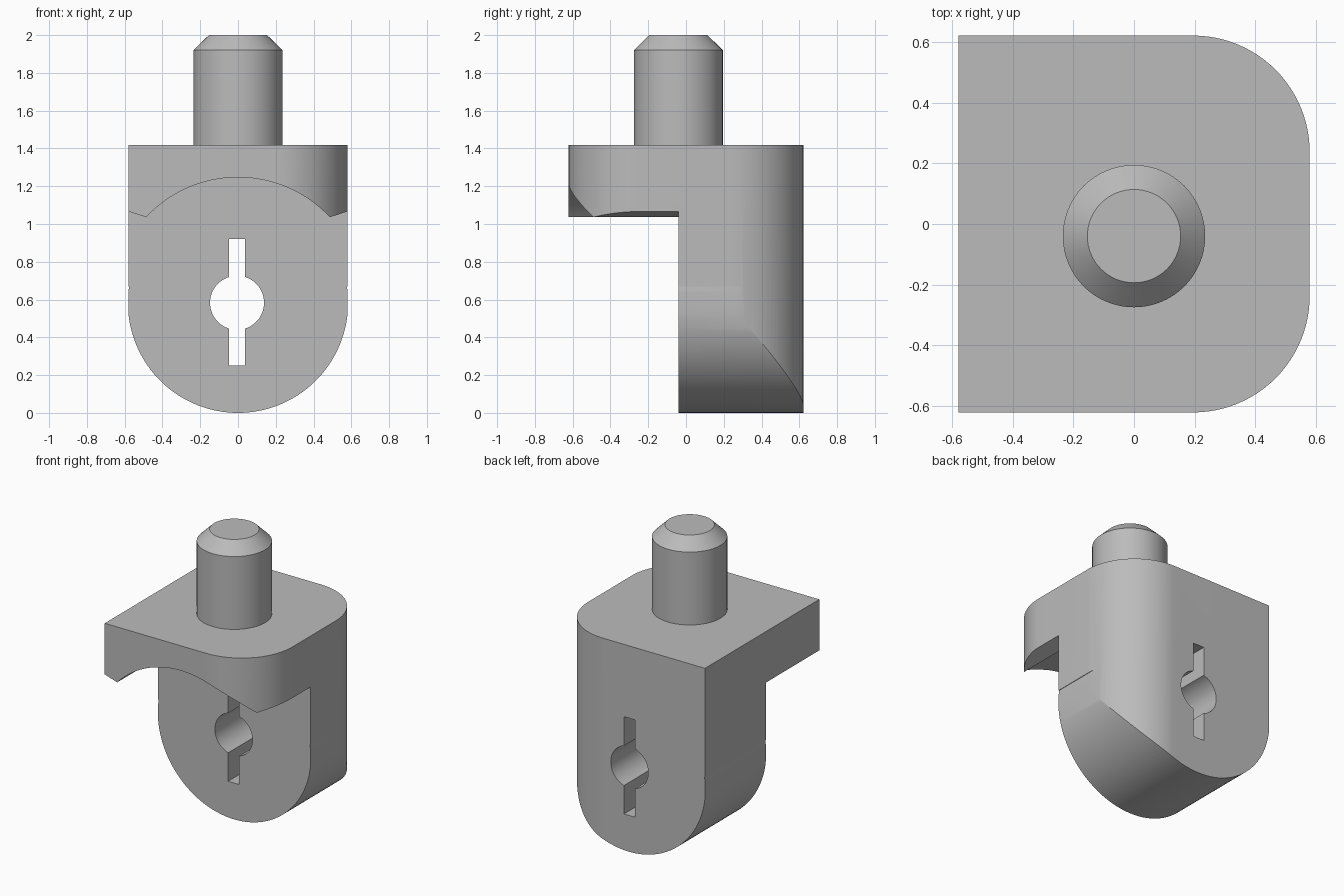
import bpy, bmesh
from math import sin, cos, pi, sqrt, asin, radians
from mathutils import Vector

default = bpy.data.objects.get("Cube")
if default:
    bpy.data.objects.remove(default, do_unlink=True)

grey = bpy.data.materials.new("plain grey")
grey.use_nodes = True
COLOUR = (0.5, 0.5, 0.5, 1)
grey.diffuse_color = COLOUR
grey.node_tree.nodes["Principled BSDF"].inputs["Base Color"].default_value = COLOUR


def arc(cx, cy, r, start, end, steps):
    """Points on an arc, angles in radians."""
    angles = [start + (end - start) * i / steps for i in range(steps + 1)]
    return [(cx + r * cos(a), cy + r * sin(a)) for a in angles]


def prism(name, outline, low, high, along):
    """Extrude a closed outline along y (x, z points) or z (x, y points)."""
    bm = bmesh.new()
    place = (lambda u, v: (u, low, v)) if along == "y" else (lambda u, v: (u, v, low))
    face = bm.faces.new([bm.verts.new(place(u, v)) for u, v in outline])
    moved = bmesh.ops.extrude_face_region(bm, geom=[face])["geom"]
    shift = Vector((0, high - low, 0)) if along == "y" else Vector((0, 0, high - low))
    bmesh.ops.translate(bm, vec=shift, verts=[g for g in moved if isinstance(g, bmesh.types.BMVert)])
    bmesh.ops.recalc_face_normals(bm, faces=bm.faces)
    return finish(name, bm)


def finish(name, bm):
    mesh = bpy.data.meshes.new(name)
    bm.to_mesh(mesh)
    bm.free()
    mesh.materials.append(grey)
    obj = bpy.data.objects.new(name, mesh)
    bpy.context.collection.objects.link(obj)
    return obj


def select(obj):
    bpy.ops.object.select_all(action="DESELECT")
    obj.select_set(True)
    bpy.context.view_layer.objects.active = obj


def combine(body, tool, operation):
    mod = body.modifiers.new("cut", "BOOLEAN")
    mod.operation, mod.object, mod.solver = operation, tool, "EXACT"
    select(body)
    bpy.ops.object.modifier_apply(modifier=mod.name)
    bpy.data.objects.remove(tool, do_unlink=True)


HALF_X, HALF_Y, TOP = 0.58, 0.622, 1.418
HUB_Z, FRONT = 0.583, -0.04

# Body: plan outline with both corners on the left side rounded
CORNER = 0.385
plan = [(-HALF_X, HALF_Y), (-HALF_X, -HALF_Y)]
plan += arc(HALF_X - CORNER, CORNER - HALF_Y, CORNER, -pi / 2, 0, 24)
plan += arc(HALF_X - CORNER, HALF_Y - CORNER, CORNER, 0, pi / 2, 24)
body = prism("bracket_body", plan, 0, TOP, "z")

# Round lower end, with a fine step where it meets the straight sides
step = asin(0.087 / HUB_Z)
lower = arc(0, HUB_Z, HUB_Z, pi - step, 2 * pi + step, 72)
lower += [(0.7, 0.67), (0.7, 1.6), (-0.7, 1.6), (-0.7, 0.67)]
combine(body, prism("lower_round", lower, -1, 1, "y"), "INTERSECT")

# Clearance below the front overhang, arched in the middle
ARCH = 0.664
end = asin(0.453 / ARCH)
clear = [(0.7, -0.5), (0.7, 1.105)] + arc(0, HUB_Z, ARCH, end, pi - end, 48)
clear += [(-0.7, 1.105), (-0.7, -0.5)]
combine(body, prism("front_clearance", clear, -1, FRONT, "y"), "DIFFERENCE")

# Keyhole: round bore with a slot above and below
HOLE_X, BORE, SLOT = -0.005, 0.143, 0.042
turn = asin(SLOT / BORE)
key = arc(HOLE_X, HUB_Z, BORE, turn - pi / 2, pi / 2 - turn, 24)
key += [(HOLE_X + SLOT, 0.92), (HOLE_X - SLOT, 0.92)]
key += arc(HOLE_X, HUB_Z, BORE, pi / 2 + turn, 3 * pi / 2 - turn, 24)
key += [(HOLE_X - SLOT, 0.25), (HOLE_X + SLOT, 0.25)]
combine(body, prism("keyhole", key, -1, 1, "y"), "DIFFERENCE")

# Pin with a chamfered tip
bm = bmesh.new()
rings = []
for r, z in [(0.235, TOP - 0.01), (0.235, 1.92), (0.154, 2.0)]:
    rings.append([bm.verts.new((x, y, z)) for x, y in arc(0, FRONT, r, 0, 2 * pi, 64)[:-1]])
for a, b in zip(rings, rings[1:]):
    for i in range(64):
        j = (i + 1) % 64
        bm.faces.new((a[i], a[j], b[j], b[i]))
bm.faces.new(rings[-1])
bm.faces.new(rings[0][::-1])
pin = finish("pin", bm)

for obj in (body, pin):
    select(obj)
    bpy.ops.object.shade_smooth_by_angle(angle=radians(20))
